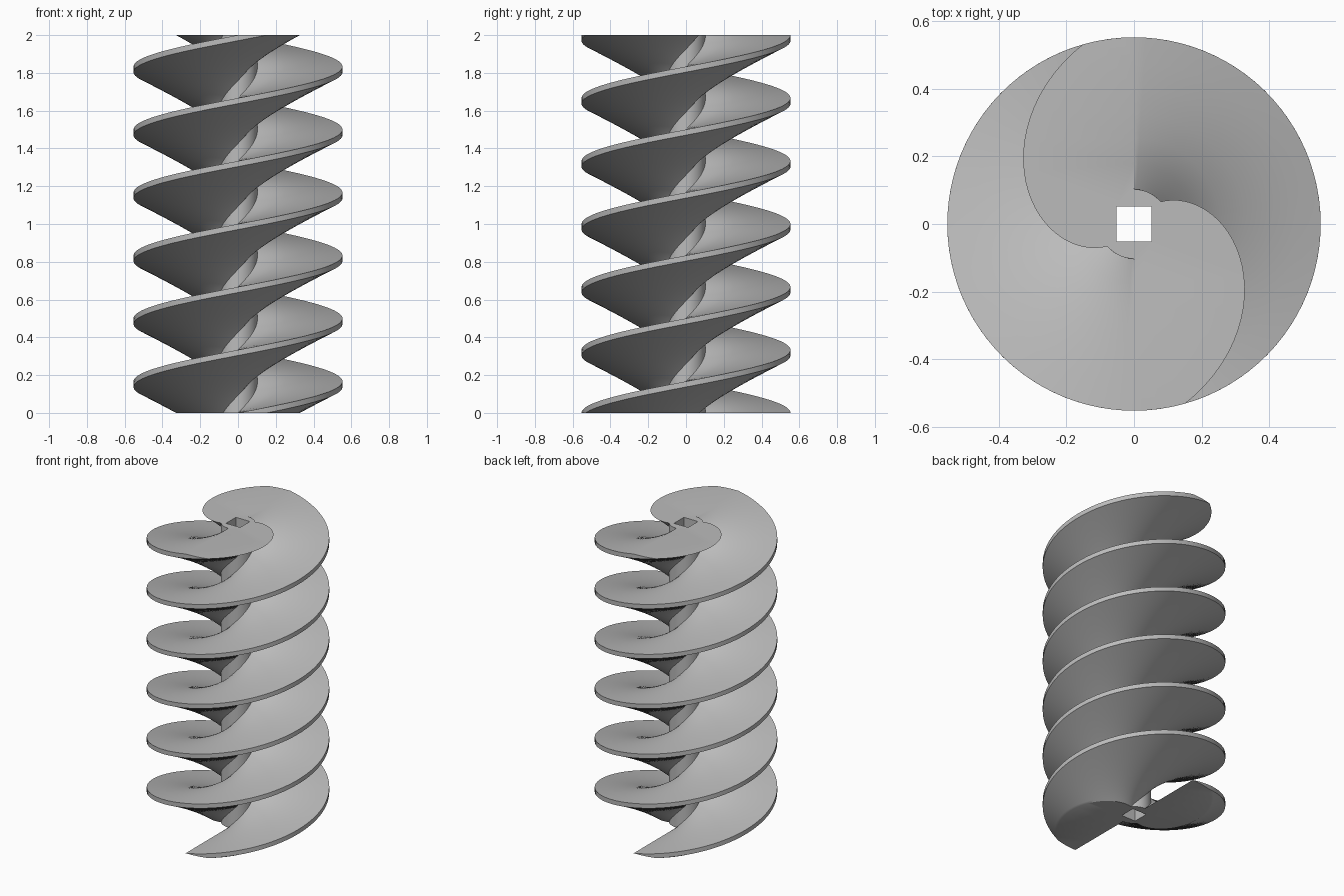
import bpy, bmesh, math

if "Cube" in bpy.data.objects:
    bpy.data.objects.remove(bpy.data.objects["Cube"])

HEIGHT, TURNS, STARTS = 2.0, 3, 2
R_OUT, R_SHAFT, HOLE = 0.553, 0.103, 0.052
RIM, SLOPE = 0.0295, 0.469           # rim thickness, underside slope
LEAD = HEIGHT / TURNS
LAYERS = 96 * TURNS


def lerp(a, b, n):
    """n samples from a towards b, leaving out b"""
    return [a + (b - a) * i / n for i in range(n)]


def under_angle(r):
    """angle between the flat top and the sloping underside of a flight at radius r"""
    return 2 * math.pi * (RIM + SLOPE * (R_OUT - r)) / LEAD


# Horizontal slice through the screw, as (radius, angle) points
slice_pts = []
for s in range(STARTS):
    a0 = math.pi / 2 + s * 2 * math.pi / STARTS
    a_rim, a_root = a0 + under_angle(R_OUT), a0 + under_angle(R_SHAFT)
    slice_pts += [(r, a0) for r in lerp(R_SHAFT, R_OUT, 6)]                   # flight top
    slice_pts += [(R_OUT, a) for a in lerp(a0, a_rim, 4)]                     # rim
    slice_pts += [(r, a0 + under_angle(r)) for r in lerp(R_OUT, R_SHAFT, 28)]  # underside
    slice_pts += [(R_SHAFT, a)
                  for a in lerp(a_root, a0 + 2 * math.pi / STARTS, 8)]        # bare shaft

bm = bmesh.new()


def add_loop(points, z):
    return [bm.verts.new((x, y, z)) for x, y in points]


def bridge(low, high):
    n = len(low)
    for i in range(n):
        j = (i + 1) % n
        bm.faces.new((low[i], low[j], high[j], high[i]))


# Twisted outer skin: shaft and both flights
rings = []
for k in range(LAYERS + 1):
    turn = 2 * math.pi * TURNS * k / LAYERS
    rings.append(add_loop([(r * math.cos(a + turn), r * math.sin(a + turn))
                           for r, a in slice_pts], HEIGHT * k / LAYERS))
for low, high in zip(rings, rings[1:]):
    bridge(low, high)

# Straight square drive hole
corners = [(HOLE, HOLE), (-HOLE, HOLE), (-HOLE, -HOLE), (HOLE, -HOLE)]
hole = [add_loop(corners, z) for z in (0, HEIGHT)]
bridge(*hole)

# Flat end caps around the hole
for ring, square in ((rings[0], hole[0]), (rings[-1], hole[1])):
    edges = [bm.edges.get((loop[i - 1], loop[i]))
             for loop in (ring, square) for i in range(len(loop))]
    bmesh.ops.triangle_fill(bm, edges=edges, use_beauty=True)

bmesh.ops.recalc_face_normals(bm, faces=bm.faces)
mesh = bpy.data.meshes.new("auger_screw")
bm.to_mesh(mesh)
bm.free()

grey = bpy.data.materials.new("plain grey")
grey.diffuse_color = (0.5, 0.5, 0.5, 1)
grey.use_nodes = True
grey.node_tree.nodes["Principled BSDF"].inputs["Base Color"].default_value = grey.diffuse_color
mesh.materials.append(grey)

auger = bpy.data.objects.new("auger_screw", mesh)
bpy.context.collection.objects.link(auger)
bpy.context.view_layer.objects.active = auger
auger.select_set(True)
bpy.ops.object.shade_smooth_by_angle(angle=math.radians(30))
